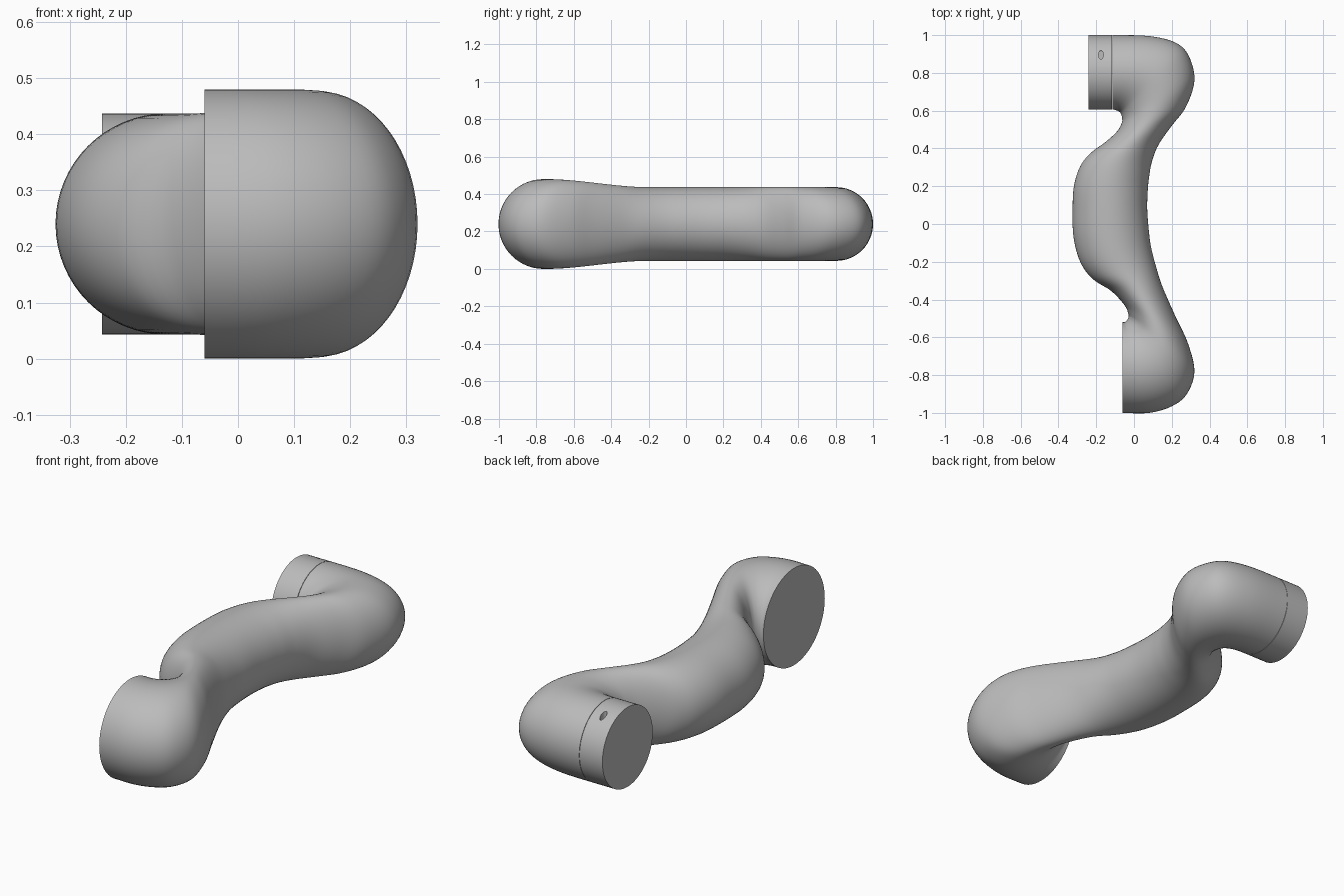
import bpy, bmesh, math
from mathutils import Vector

cube = bpy.data.objects.get("Cube")
if cube:
    bpy.data.objects.remove(cube, do_unlink=True)

MID_Z = 0.24
TUBE_R = 0.197
SIDES = 64
STEPS = 5

grey = bpy.data.materials.new("satin grey")
grey.use_nodes = True
COLOUR = (0.5, 0.5, 0.5, 1)
grey.diffuse_color = COLOUR
grey.node_tree.nodes["Principled BSDF"].inputs["Base Color"].default_value = COLOUR


def smooth(obj):
    bpy.ops.object.select_all(action='DESELECT')
    obj.select_set(True)
    bpy.context.view_layer.objects.active = obj
    bpy.ops.object.shade_smooth_by_angle(angle=math.radians(40))


def half_height(y):
    """The tube swells towards the large front socket."""
    t = min(max((-0.2 - y) / 0.55, 0), 1)
    return TUBE_R + 0.043 * t * t * (3 - 2 * t)


def spline(points):
    """Catmull-Rom curve through the stations."""
    pts = [points[0]] + points + [points[-1]]
    out = []
    for a, b, c, d in zip(pts, pts[1:], pts[2:], pts[3:]):
        for i in range(STEPS):
            t = i / STEPS
            out.append(0.5 * (2 * b + (c - a) * t + (2 * a - 5 * b + 4 * c - d) * t * t
                              + (3 * b - a - 3 * c + d) * t ** 3))
    return out + [points[-1]]


# Plan stations along the arm: inner x, inner y, outer x, outer y
stations = [
    (-.06, -.52, -.06, -1), (-.048, -.519, .08, -1), (-.038, -.51, .2, -.965),
    (-.032, -.5, .28, -.9), (-.029, -.49, .32, -.78), (-.03, -.475, .285, -.63),
    (-.05, -.43, .22, -.49), (-.12, -.355, .15, -.33), (-.22, -.29, .115, -.22),
    (-.285, -.2, .09, -.12), (-.32, -.07, .078, -.03), (-.325, .07, .07, .08),
    (-.318, .2, .073, .18), (-.285, .305, .08, .25), (-.23, .375, .095, .33),
    (-.15, .435, .13, .42), (-.09, .49, .2, .52), (-.065, .535, .275, .62),
    (-.063, .56, .32, .76), (-.07, .585, .29, .89), (-.083, .597, .22, .96),
    (-.1, .604, .08, .995), (-.115, .606, -.115, 1),
]

# Arm body: elliptical sections lofted through the stations
bm = bmesh.new()
rings = []
for ax, ay, bx, by in spline([Vector(s) for s in stations]):
    inner, outer = Vector((ax, ay, MID_Z)), Vector((bx, by, MID_Z))
    centre, reach = (inner + outer) / 2, (outer - inner) / 2
    rise = Vector((0, 0, half_height(centre.y)))
    angles = [math.tau * k / SIDES for k in range(SIDES)]
    rings.append([bm.verts.new(centre + reach * math.cos(a) + rise * math.sin(a))
                  for a in angles])
for lower, upper in zip(rings, rings[1:]):
    for k in range(SIDES):
        n = (k + 1) % SIDES
        bm.faces.new((lower[k], lower[n], upper[n], upper[k]))
bm.faces.new(rings[0])
bm.faces.new(rings[-1])
bmesh.ops.recalc_face_normals(bm, faces=bm.faces)
mesh = bpy.data.meshes.new("arm_body")
bm.to_mesh(mesh)
bm.free()
arm = bpy.data.objects.new("arm_body", mesh)
bpy.context.collection.objects.link(arm)
mesh.materials.append(grey)
smooth(arm)

# Rear collar, set off from the arm by a hairline seam
LEFT, RIGHT = -0.242, -0.117
bpy.ops.mesh.primitive_cylinder_add(
    vertices=SIDES, radius=TUBE_R, depth=RIGHT - LEFT,
    location=((LEFT + RIGHT) / 2, 0.803, MID_Z), rotation=(0, math.pi / 2, 0))
collar = bpy.context.object
collar.name = "rear_collar"
collar.data.materials.append(grey)

# Oval pin hole in the top of the collar
bpy.ops.mesh.primitive_cylinder_add(
    vertices=24, radius=0.5, depth=1, location=(-0.175, 0.895, 0.425))
cutter = bpy.context.object
cutter.name = "pin_hole_cutter"
cutter.scale = (0.025, 0.046, 0.09)
cutter.data.materials.append(grey)
cutter.hide_render = True
cutter.hide_set(True)
hole = collar.modifiers.new("pin_hole", 'BOOLEAN')
hole.operation = 'DIFFERENCE'
hole.solver = 'EXACT'
hole.object = cutter
bpy.context.view_layer.objects.active = collar
collar.select_set(True)
bpy.ops.object.modifier_apply(modifier=hole.name)
bpy.data.objects.remove(cutter, do_unlink=True)
smooth(collar)
